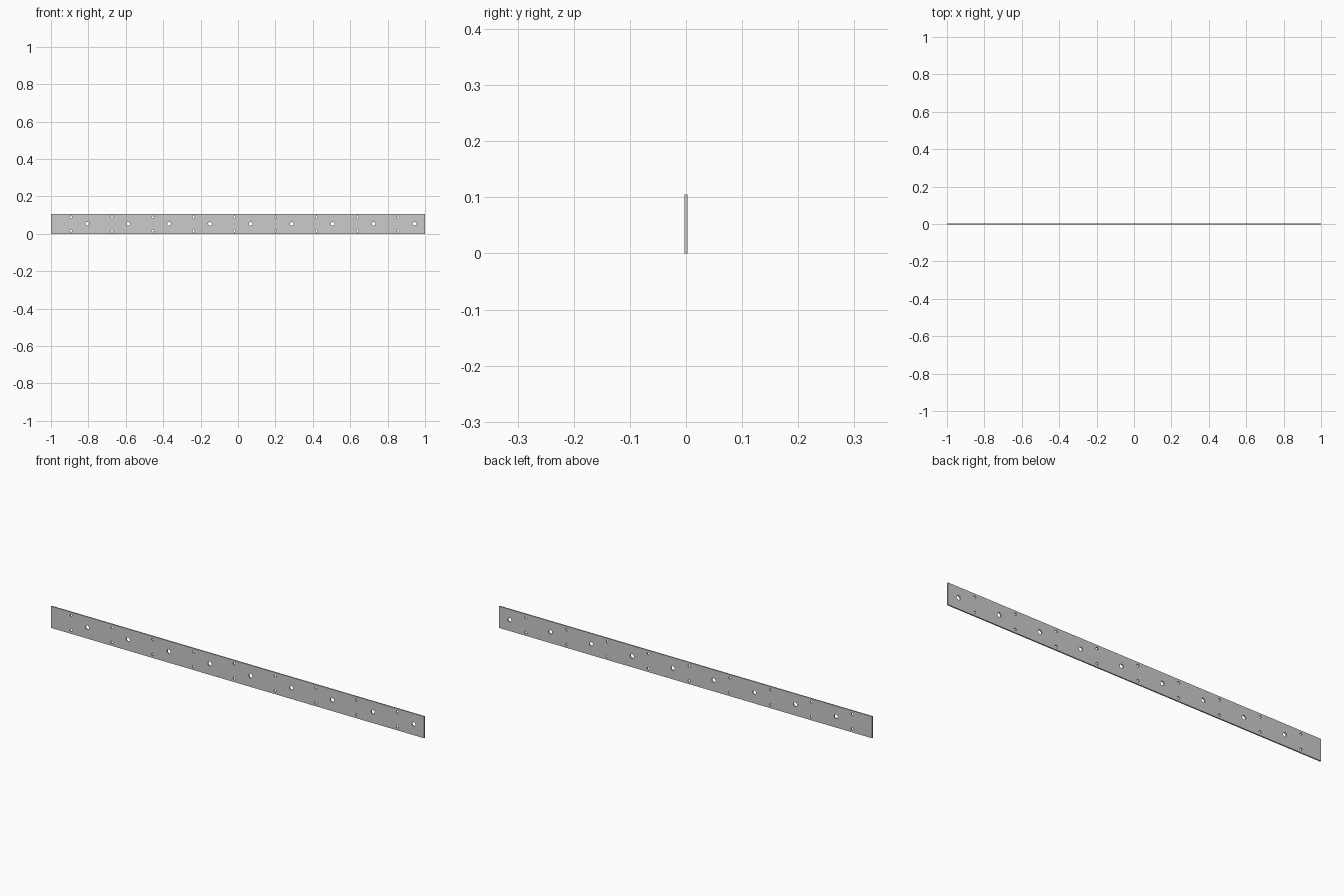
import bpy
import math

if "Cube" in bpy.data.objects:
    bpy.data.objects.remove(bpy.data.objects["Cube"])

LENGTH, HEIGHT, THICK = 2.0, 0.105, 0.006
PITCH = 0.2187

curve = bpy.data.curves.new("perforated_plate", 'CURVE')
curve.dimensions = '2D'
curve.fill_mode = 'BOTH'
curve.extrude = THICK / 2


def add_loop(points):
    s = curve.splines.new('POLY')
    s.points.add(len(points) - 1)
    for p, (x, z) in zip(s.points, points):
        p.co = (x, z, 0, 1)
    s.use_cyclic_u = True


def add_hole(x, z, r, n=24):
    add_loop([(x + r * math.cos(2 * math.pi * i / n),
               z + r * math.sin(2 * math.pi * i / n)) for i in range(n)])


# Plate outline
add_loop([(-LENGTH / 2, 0), (LENGTH / 2, 0), (LENGTH / 2, HEIGHT), (-LENGTH / 2, HEIGHT)])

# Pairs of small edge holes and a row of larger centre holes
for i in range(9):
    for side in (-1, 1):
        add_hole(-0.893 + i * PITCH, HEIGHT / 2 + side * 0.036, 0.006)
    add_hole(-0.806 + i * PITCH, HEIGHT / 2 + 0.001, 0.010)

# Stand the plate upright and turn it into a mesh
plate = bpy.data.objects.new("perforated_plate", curve)
bpy.context.collection.objects.link(plate)
plate.rotation_euler = (math.pi / 2, 0, 0)
bpy.context.view_layer.objects.active = plate
plate.select_set(True)
bpy.ops.object.convert(target='MESH')
bpy.ops.object.transform_apply(location=False, rotation=True, scale=False)
bpy.ops.object.shade_smooth_by_angle(angle=math.radians(30))
